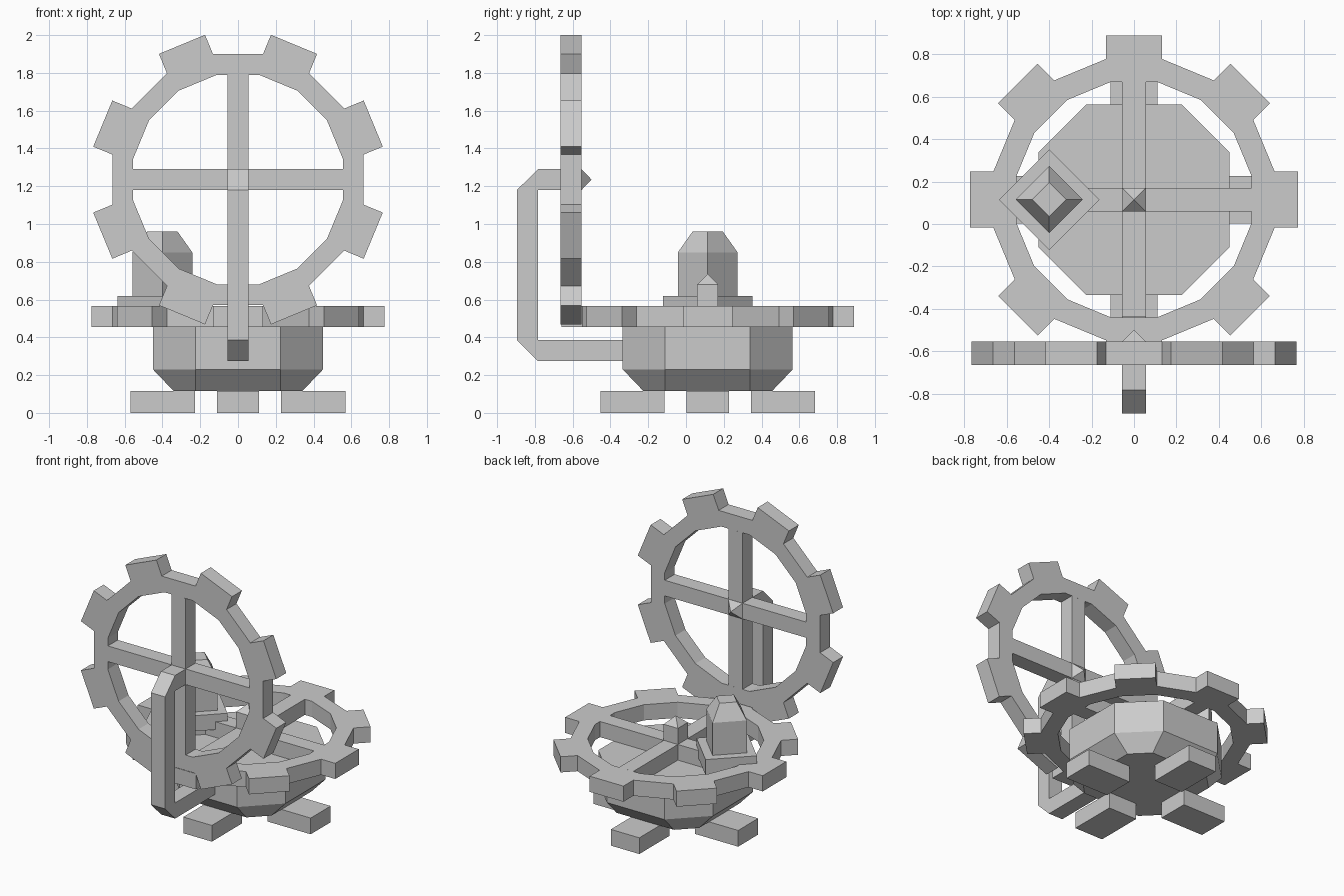
import bpy, bmesh
from math import cos, sin, pi
from mathutils import Matrix

old = bpy.data.objects.get("Cube")
if old:
    bpy.data.objects.remove(old)

GREY = (0.6, 0.6, 0.6, 1)
mat = bpy.data.materials.new("plain grey")
mat.use_nodes = True
mat.diffuse_color = GREY
mat.node_tree.nodes["Principled BSDF"].inputs["Base Color"].default_value = GREY

U = 0.111        # thickness shared by gears, spokes and pipe
H = U / 2
CY = 0.115       # y of the base and flat gear
DECK = 0.455     # top of the base
HUB_Z = 1.235    # axle height of the upright gear
UPRIGHT = Matrix.Translation((0, -0.61, HUB_Z)) @ Matrix.Rotation(pi / 2, 4, 'X')
FLAT = Matrix.Translation((0, CY, DECK + H))


def finish(name, bm, matrix=Matrix()):
    bmesh.ops.transform(bm, matrix=matrix, verts=bm.verts)
    bmesh.ops.recalc_face_normals(bm, faces=bm.faces)
    mesh = bpy.data.meshes.new(name)
    bm.to_mesh(mesh)
    bm.free()
    mesh.materials.append(mat)
    ob = bpy.data.objects.new(name, mesh)
    bpy.context.collection.objects.link(ob)
    return ob


def loft(name, sections, matrix=Matrix()):
    """Solid through (outline, z) sections; a single-point outline is a tip."""
    bm = bmesh.new()
    loops = [[bm.verts.new((x, y, z)) for x, y in pts] for pts, z in sections]
    for a, b in zip(loops, loops[1:]):
        n = len(a)
        for i in range(n):
            j = (i + 1) % n
            top = [b[0]] if len(b) == 1 else [b[j], b[i]]
            bm.faces.new([a[i], a[j]] + top)
    for end in (loops[0], loops[-1]):
        if len(end) > 2:
            bm.faces.new(end)
    return finish(name, bm, matrix)


def rect(w, d):
    return [(-w, -d), (w, -d), (w, d), (-w, d)]


def diamond(r):
    return [(r, 0), (0, r), (-r, 0), (0, -r)]


def octagon(r, c):
    return [(c, -r), (r, -c), (r, c), (c, r), (-c, r), (-r, c), (-r, -c), (-c, -r)]


def gear(name, first_tooth, matrix):
    """Sixteen-sided ring with a tooth pulled from every second outer face."""
    bm = bmesh.new()
    n = 16
    rows = []
    for r, z in ((0.566, -H), (0.677, -H), (0.677, H), (0.566, H)):
        rows.append([bm.verts.new((r * cos((i - 0.5) * 2 * pi / n),
                                   r * sin((i - 0.5) * 2 * pi / n), z))
                     for i in range(n)])
    outer = []
    for k in range(4):
        a, b = rows[k], rows[(k + 1) % 4]
        for i in range(n):
            j = (i + 1) % n
            f = bm.faces.new((a[i], a[j], b[j], b[i]))
            if k == 1:
                outer.append(f)
    bmesh.ops.recalc_face_normals(bm, faces=bm.faces)
    teeth = outer[first_tooth::2]
    normals = [f.normal.copy() for f in teeth]
    for f, direction in zip(teeth, normals):
        tip = bmesh.ops.extrude_discrete_faces(bm, faces=[f])["faces"][0]
        bmesh.ops.translate(bm, verts=tip.verts, vec=direction * U)
    return finish(name, bm, matrix)


def spokes(name, matrix):
    r = 0.555
    cross = [(r, -H), (r, H), (H, H), (H, r), (-H, r), (-H, H),
             (-r, H), (-r, -H), (-H, -H), (-H, -r), (H, -r), (H, -H)]
    return loft(name, [(cross, -H), (cross, H)], matrix)


# Base bowl and feet
base = Matrix.Translation((0, CY, 0))
loft("base_bowl", [(octagon(0.34, 0.225), 0.115), (octagon(0.45, 0.225), 0.23),
                   (octagon(0.45, 0.225), DECK)], base)
for i, side in enumerate(("left", "back", "right", "front")):
    turn = base @ Matrix.Rotation(i * pi / 2, 4, 'Z') @ Matrix.Translation((0.398, 0, 0))
    foot = rect(0.17, 0.112)
    loft(side + "_foot", [(foot, 0), (foot, 0.115)], turn)

# Flat gear with its pointed axle
gear("flat_gear", 0, FLAT)
spokes("flat_gear_spokes", FLAT)
loft("flat_gear_axle", [(rect(H, H), DECK), (rect(H, H), 0.68), ([(0, 0)], 0.735)], base)

# Upright gear with its pointed axle tip
gear("upright_gear", 1, UPRIGHT)
spokes("upright_gear_spokes", UPRIGHT)
loft("upright_axle_tip", [(rect(H, H), H), (rect(H, H), H + 0.001), ([(0, 0)], 0.11)],
     UPRIGHT @ Matrix.Rotation(pi, 4, 'X'))

# Bent pipe from the bowl to the upright gear, drawn as a (y, z) side outline
pipe = [(-0.335, 0.275), (-0.784, 0.275), (-0.895, 0.386), (-0.895, 1.18),
        (-0.784, 1.29), (-0.66, 1.29), (-0.66, 1.18), (-0.784, 1.18),
        (-0.784, 0.386), (-0.335, 0.386)]
side_on = Matrix(((0, 0, 1, 0), (1, 0, 0, 0), (0, 1, 0, 0), (0, 0, 0, 1)))
loft("support_pipe", [(pipe, -H), (pipe, H)], side_on)

# Turret with plinth and tapered cap
turret = Matrix.Translation((-0.4, CY, 0))
loft("turret_plinth", [(diamond(0.237), 0.51), (diamond(0.237), 0.62)], turret)
loft("turret", [(diamond(0.158), DECK), (diamond(0.158), 0.85),
                (diamond(0.08), 0.96)], turret)
